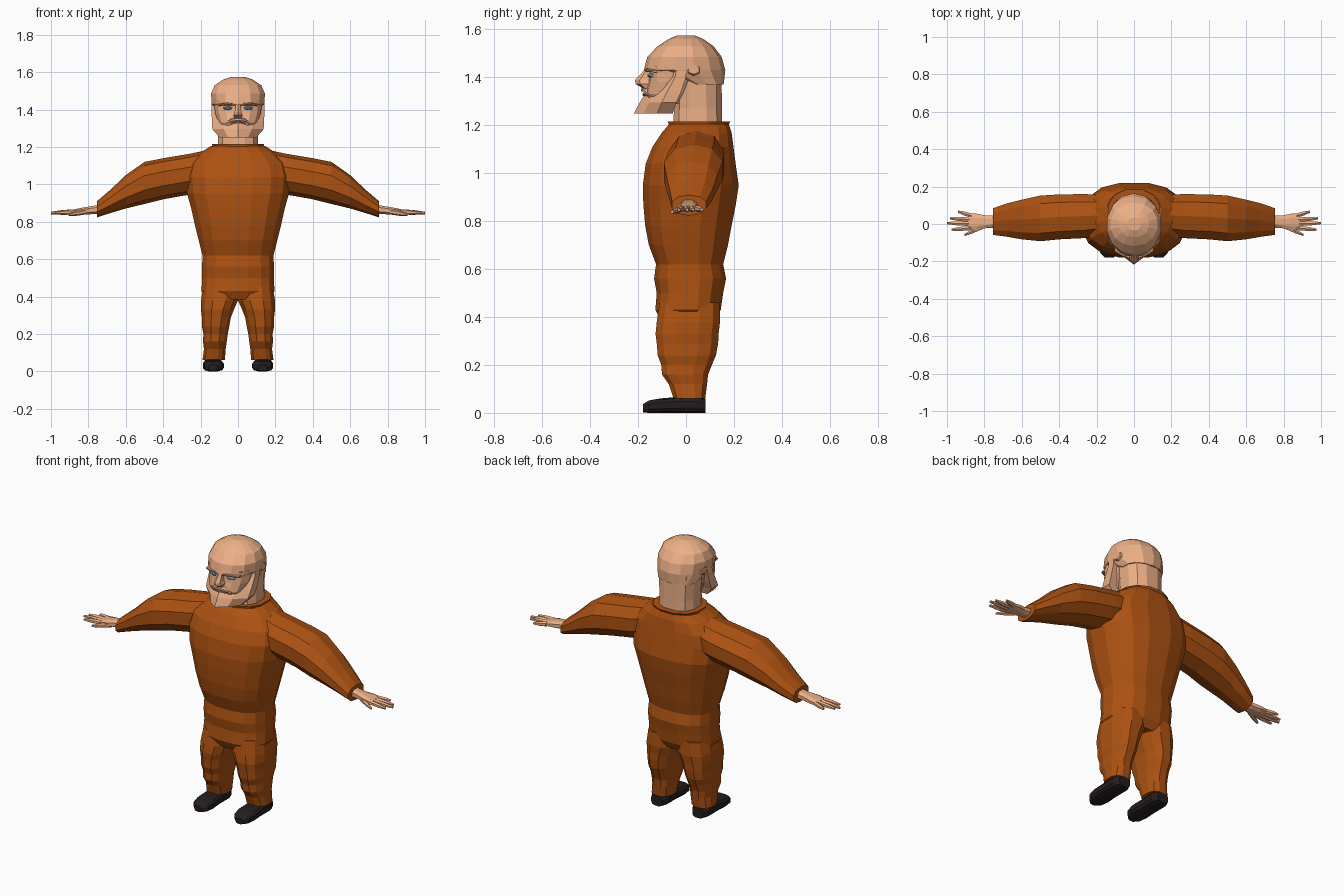
import bpy, bmesh, math


def material(name, color):
    m = bpy.data.materials.new(name)
    m.diffuse_color = (*color, 1)
    return m


ORANGE = material("orange_cloth", (0.42, 0.085, 0.006))
SKIN = material("skin", (0.84, 0.43, 0.24))
BLACK = material("black_leather", (0.018, 0.013, 0.013))
EYE = material("eye_blue", (0.3, 0.42, 0.55))
LIP = material("lip", (0.42, 0.2, 0.14))
HAIR = material("brow_skin", (0.55, 0.27, 0.15))


def skin_rings(name, rings, mat, mirror=False):
    """Join rings of 3D points into one closed, flat shaded mesh."""
    bm = bmesh.new()
    loops = [[bm.verts.new(p) for p in r] for r in rings]
    n = len(loops[0])
    for a, b in zip(loops, loops[1:]):
        for i in range(n):
            j = (i + 1) % n
            bm.faces.new((a[i], a[j], b[j], b[i]))
    bm.faces.new(loops[0])
    bm.faces.new(loops[-1])
    bmesh.ops.recalc_face_normals(bm, faces=bm.faces)
    me = bpy.data.meshes.new(name)
    bm.to_mesh(me)
    bm.free()
    me.materials.append(mat)
    ob = bpy.data.objects.new(name, me)
    bpy.context.collection.objects.link(ob)
    if mirror:
        ob.modifiers.new("mirror", 'MIRROR')
    return ob


def loft(name, axis, rows, mat, sides=12, p=2.0, mirror=False):
    """Rows are (position on axis, min a, max a, min b, max b)."""
    rings = []
    for t, a0, a1, b0, b1 in rows:
        ring = []
        for k in range(sides):
            w = 2 * math.pi * (k + 0.5) / sides
            c, s = math.cos(w), math.sin(w)
            # fit the polygon to the given bounds
            f = math.cos(math.pi / sides) ** (2 / p)
            a = (a0 + a1) / 2 + (a1 - a0) / 2 * math.copysign(abs(c) ** (2 / p), c) / f
            b = (b0 + b1) / 2 + (b1 - b0) / 2 * math.copysign(abs(s) ** (2 / p), s) / f
            ring.append({'x': (t, a, b), 'y': (a, t, b), 'z': (a, b, t)}[axis])
        rings.append(ring)
    return skin_rings(name, rings, mat, mirror)


def sym(rows):
    """Expand (z, half width, back/front bounds) to full rows."""
    return [(z, -w, w, y0, y1) for z, w, y0, y1 in rows]


# Suit body
loft("suit_torso", 'z', sym([
    (0.385, 0.165, -0.105, 0.12), (0.43, 0.195, -0.128, 0.145),
    (0.50, 0.192, -0.122, 0.155), (0.56, 0.192, -0.133, 0.167),
    (0.62, 0.19, -0.125, 0.155), (0.70, 0.21, -0.155, 0.175),
    (0.78, 0.23, -0.17, 0.19), (0.87, 0.25, -0.178, 0.208),
    (0.95, 0.272, -0.18, 0.22), (1.04, 0.28, -0.168, 0.207),
    (1.11, 0.265, -0.14, 0.198), (1.17, 0.20, -0.10, 0.19),
    (1.205, 0.145, -0.07, 0.178)]), ORANGE, 16, 2.5)

# Collar flaring slightly around the neck
loft("suit_collar", 'z', sym([
    (1.18, 0.13, -0.07, 0.165), (1.215, 0.14, -0.075, 0.185)]), ORANGE, 12, 2.3)

# Trouser legs with a few cloth folds
loft("suit_leg", 'z', [
    (0.46, 0.0, 0.185, -0.11, 0.14), (0.38, 0.0, 0.198, -0.122, 0.142),
    (0.33, 0.022, 0.198, -0.127, 0.136), (0.29, 0.038, 0.193, -0.122, 0.134),
    (0.24, 0.047, 0.193, -0.118, 0.125), (0.20, 0.055, 0.185, -0.103, 0.108),
    (0.16, 0.06, 0.187, -0.10, 0.092), (0.12, 0.066, 0.182, -0.072, 0.088),
    (0.06, 0.07, 0.19, -0.052, 0.08)], ORANGE, 12, 2.5, True)

# Sleeves
loft("suit_sleeve", 'x', [
    (0.12, -0.05, 0.15, 0.98, 1.188), (0.26, -0.075, 0.16, 0.95, 1.158),
    (0.40, -0.082, 0.158, 0.925, 1.135), (0.50, -0.092, 0.152, 0.90, 1.115),
    (0.60, -0.082, 0.13, 0.875, 1.045), (0.68, -0.068, 0.11, 0.85, 0.97),
    (0.755, -0.058, 0.084, 0.825, 0.907)], ORANGE, 10, 2.2, True)

# Shoes
loft("shoe", 'y', [
    (0.082, 0.098, 0.168, 0.0, 0.06), (0.05, 0.082, 0.184, 0.0, 0.068),
    (-0.04, 0.082, 0.184, 0.0, 0.066), (-0.11, 0.076, 0.188, 0.0, 0.06),
    (-0.155, 0.085, 0.18, 0.0, 0.052), (-0.18, 0.11, 0.155, 0.002, 0.036)],
    BLACK, 12, 3.0, True)

# Hands: palm, four fingers and a thumb
loft("palm", 'x', [
    (0.73, -0.02, 0.045, 0.843, 0.893), (0.79, -0.022, 0.045, 0.84, 0.882),
    (0.84, -0.034, 0.055, 0.84, 0.874), (0.885, -0.032, 0.055, 0.84, 0.864)],
    SKIN, 8, 2.4, True)
for name, x0, y0, x1, y1, z1 in [
        ("little_finger", 0.87, 0.045, 0.94, 0.066, 0.848),
        ("ring_finger", 0.87, 0.023, 0.985, 0.03, 0.848),
        ("middle_finger", 0.87, 0.001, 1.0, 0.005, 0.847),
        ("index_finger", 0.87, -0.021, 0.975, -0.03, 0.847),
        ("thumb", 0.81, -0.015, 0.905, -0.058, 0.838)]:
    rows = []
    for t, r in ((0, 0.012), (0.55, 0.011), (1, 0.006)):
        x, y, z = x0 + (x1 - x0) * t, y0 + (y1 - y0) * t, 0.853 + (z1 - 0.853) * t
        rows.append((x, y - r, y + r, z - r, z + r))
    loft(name, 'x', rows, SKIN, 6, 2.0, True)

# Neck, face and skull
loft("neck", 'z', sym([
    (1.17, 0.11, -0.055, 0.152), (1.27, 0.105, -0.05, 0.15),
    (1.42, 0.115, -0.05, 0.148)]), SKIN, 12, 2.5)
loft("face", 'z', sym([
    (1.29, 0.085, -0.15, 0.0), (1.33, 0.105, -0.168, 0.03),
    (1.38, 0.122, -0.155, 0.05), (1.415, 0.126, -0.15, 0.06),
    (1.45, 0.13, -0.155, 0.06)]), SKIN, 14, 2.5)
loft("skull", 'z', sym([
    (1.37, 0.115, -0.01, 0.155), (1.43, 0.141, -0.172, 0.16),
    (1.485, 0.144, -0.158, 0.145), (1.53, 0.125, -0.115, 0.112),
    (1.56, 0.08, -0.07, 0.07), (1.575, 0.035, -0.035, 0.035)]), SKIN, 14, 2.1)

# Beard: pointed in front, running up to the sideburns
beard = []
for z, w, yf, yb in [(1.25, 0.098, -0.217, -0.055), (1.295, 0.137, -0.193, -0.04),
                     (1.34, 0.14, -0.165, -0.02), (1.40, 0.141, -0.115, 0.0),
                     (1.45, 0.14, -0.09, 0.0)]:
    half = [(w * u, yf + (yb - yf) * v) for u, v in ((0.55, 0.25), (1, 0.6), (1, 1))]
    beard.append([(0, yf, z)] + [(x, y, z) for x, y in half]
                 + [(-x, y, z) for x, y in reversed(half)])
skin_rings("beard", beard, SKIN)

# Nose wedge
loft("nose", 'z', sym([
    (1.352, 0.018, -0.175, -0.14), (1.372, 0.024, -0.205, -0.14),
    (1.388, 0.018, -0.208, -0.14), (1.432, 0.011, -0.17, -0.14)]), SKIN, 6)

# Moustache, mouth, brows, eyes and ears
loft("moustache", 'x', [
    (0.0, -0.187, -0.14, 1.338, 1.356), (0.035, -0.18, -0.13, 1.335, 1.352),
    (0.065, -0.158, -0.12, 1.322, 1.335)], SKIN, 6, 2.0, True)
loft("mouth", 'x', [
    (-0.038, -0.172, -0.14, 1.322, 1.332), (0.0, -0.181, -0.14, 1.32, 1.336),
    (0.038, -0.172, -0.14, 1.322, 1.332)], LIP, 6)
loft("brow", 'x', [
    (0.012, -0.172, -0.14, 1.422, 1.434), (0.06, -0.172, -0.13, 1.424, 1.438),
    (0.105, -0.145, -0.10, 1.42, 1.43)], HAIR, 6, 2.0, True)
loft("eye", 'x', [
    (0.03, -0.15, -0.13, 1.402, 1.412), (0.052, -0.161, -0.13, 1.398, 1.418),
    (0.078, -0.15, -0.12, 1.402, 1.412)], EYE, 8, 2.0, True)
loft("ear", 'x', [
    (0.115, 0.0, 0.06, 1.40, 1.45), (0.143, 0.01, 0.055, 1.415, 1.45)],
    SKIN, 6, 2.5, True)
